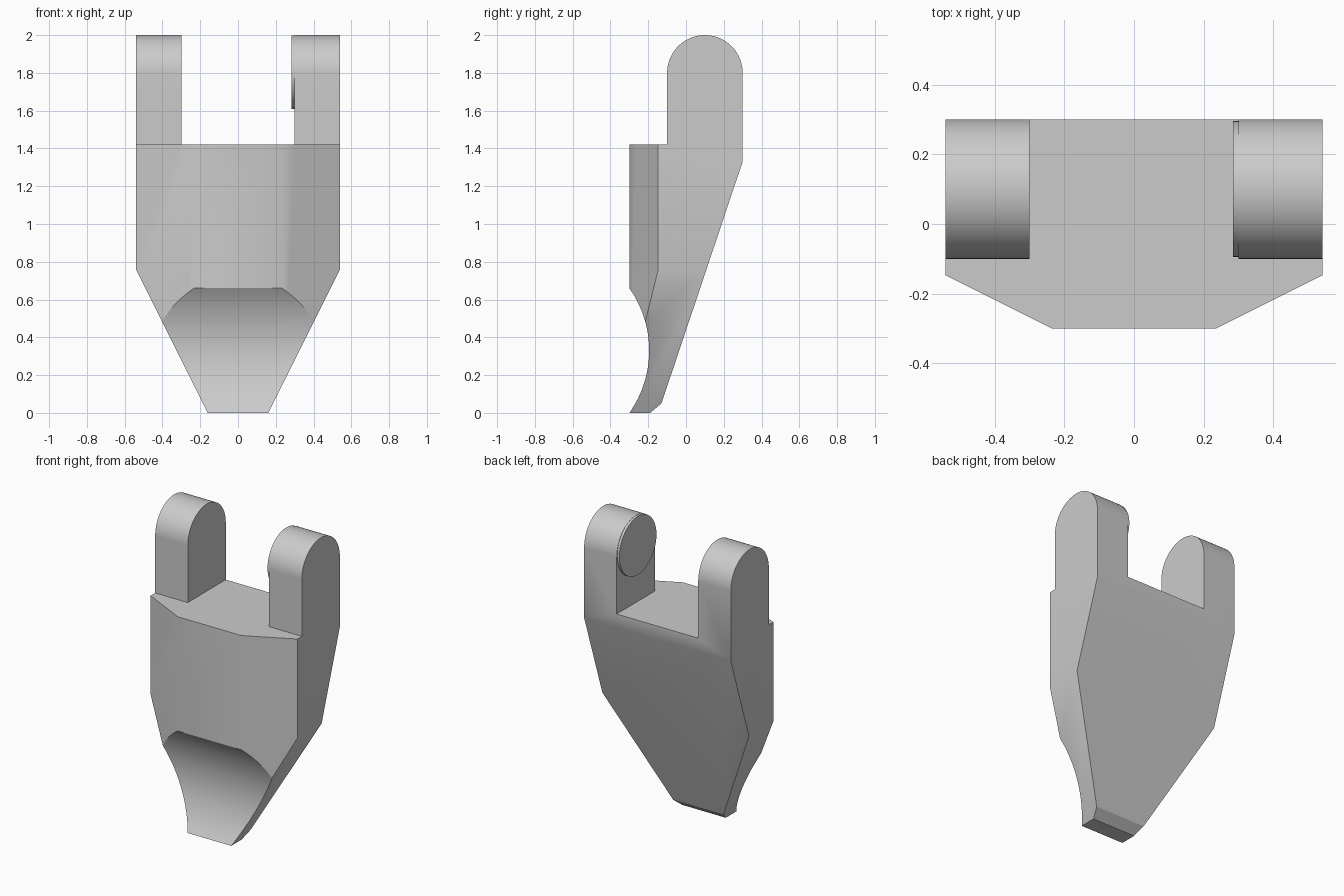
import bpy, bmesh
from math import sin, cos, pi, radians, atan2, hypot

cube = bpy.data.objects.get("Cube")
if cube:
    bpy.data.objects.remove(cube)

grey = bpy.data.materials.new("plain grey")
grey.use_nodes = True
grey.diffuse_color = (0.6, 0.6, 0.6, 1)
grey.node_tree.nodes["Principled BSDF"].inputs["Base Color"].default_value = (0.6, 0.6, 0.6, 1)

HALF = 0.54        # half the width
SLOT = 0.30        # half the gap between the lugs
LEDGE = 1.42       # top of the blade
LUG_Y, LUG_Z, LUG_R = 0.1, 1.8, 0.2


def arc(cy, cz, r, a0, a1, n):
    """Points on an arc in the y-z plane."""
    return [(cy + r * cos(a0 + (a1 - a0) * i / n),
             cz + r * sin(a0 + (a1 - a0) * i / n)) for i in range(n + 1)]


def extrude_x(name, profile, x0, x1, cuts=()):
    """Extrude a y-z profile along x, then trim with planes."""
    bm = bmesh.new()
    face = bm.faces.new([bm.verts.new((x0, y, z)) for y, z in profile])
    new = bmesh.ops.extrude_face_region(bm, geom=[face])["geom"]
    bmesh.ops.translate(bm, vec=(x1 - x0, 0, 0),
                        verts=[v for v in new if isinstance(v, bmesh.types.BMVert)])
    for co, no in cuts:
        geom = bm.verts[:] + bm.edges[:] + bm.faces[:]
        cut = bmesh.ops.bisect_plane(bm, geom=geom, plane_co=co, plane_no=no, clear_outer=True)
        edges = [e for e in cut["geom_cut"] if isinstance(e, bmesh.types.BMEdge)]
        bmesh.ops.contextual_create(bm, geom=edges)
    bmesh.ops.recalc_face_normals(bm, faces=bm.faces[:])
    mesh = bpy.data.meshes.new(name)
    bm.to_mesh(mesh)
    bm.free()
    mesh.materials.append(grey)
    obj = bpy.data.objects.new(name, mesh)
    bpy.context.collection.objects.link(obj)
    return obj


def smooth(obj):
    bpy.ops.object.select_all(action='DESELECT')
    obj.select_set(True)
    bpy.context.view_layer.objects.active = obj
    bpy.ops.object.shade_smooth_by_angle(angle=radians(30))
    weighted = obj.modifiers.new("weighted normals", 'WEIGHTED_NORMAL')
    weighted.keep_sharp = True


# Side profile: scooped tip, straight front, ledge, round lug, sloping back
scoop_r, scoop_y, scoop_z = 0.571, -0.766, 0.33
half_angle = atan2(scoop_z, -0.30 - scoop_y)
profile = arc(scoop_y, scoop_z, scoop_r, -half_angle, half_angle, 24)
profile += [(-0.30, LEDGE), (LUG_Y - LUG_R, LEDGE)]
profile += arc(LUG_Y, LUG_Z, LUG_R, pi, 0, 32)
profile += [(0.30, 1.33), (-0.13, 0.05), (-0.19, 0)]

# Front corner chamfers and tapered lower sides
cuts = []
for s in (-1, 1):
    cuts.append(((s * HALF, -0.147, 0), (s * 0.15, -0.30, 0)))
    cuts.append(((s * HALF, 0, 0.76), (s * 0.76, 0, -0.38)))

body = extrude_x("tooth_body", profile, -HALF, HALF, cuts)

# Open slot between the two lugs
box = [(-0.5, LEDGE), (0.5, LEDGE), (0.5, 2.2), (-0.5, 2.2)]
cutter = extrude_x("slot_cutter", box, -SLOT, SLOT)
cutter.hide_render = True
slot = body.modifiers.new("slot", 'BOOLEAN')
slot.operation = 'DIFFERENCE'
slot.solver = 'EXACT'
slot.object = cutter
bpy.context.view_layer.objects.active = body
bpy.ops.object.modifier_apply(modifier=slot.name)
bpy.data.objects.remove(cutter)
smooth(body)

# Round boss on the inner face of the left lug
boss = extrude_x("lug_boss", arc(LUG_Y, 1.804, 0.195, 0, 2 * pi, 48)[:-1], 0.284, SLOT + 0.01)
smooth(boss)
